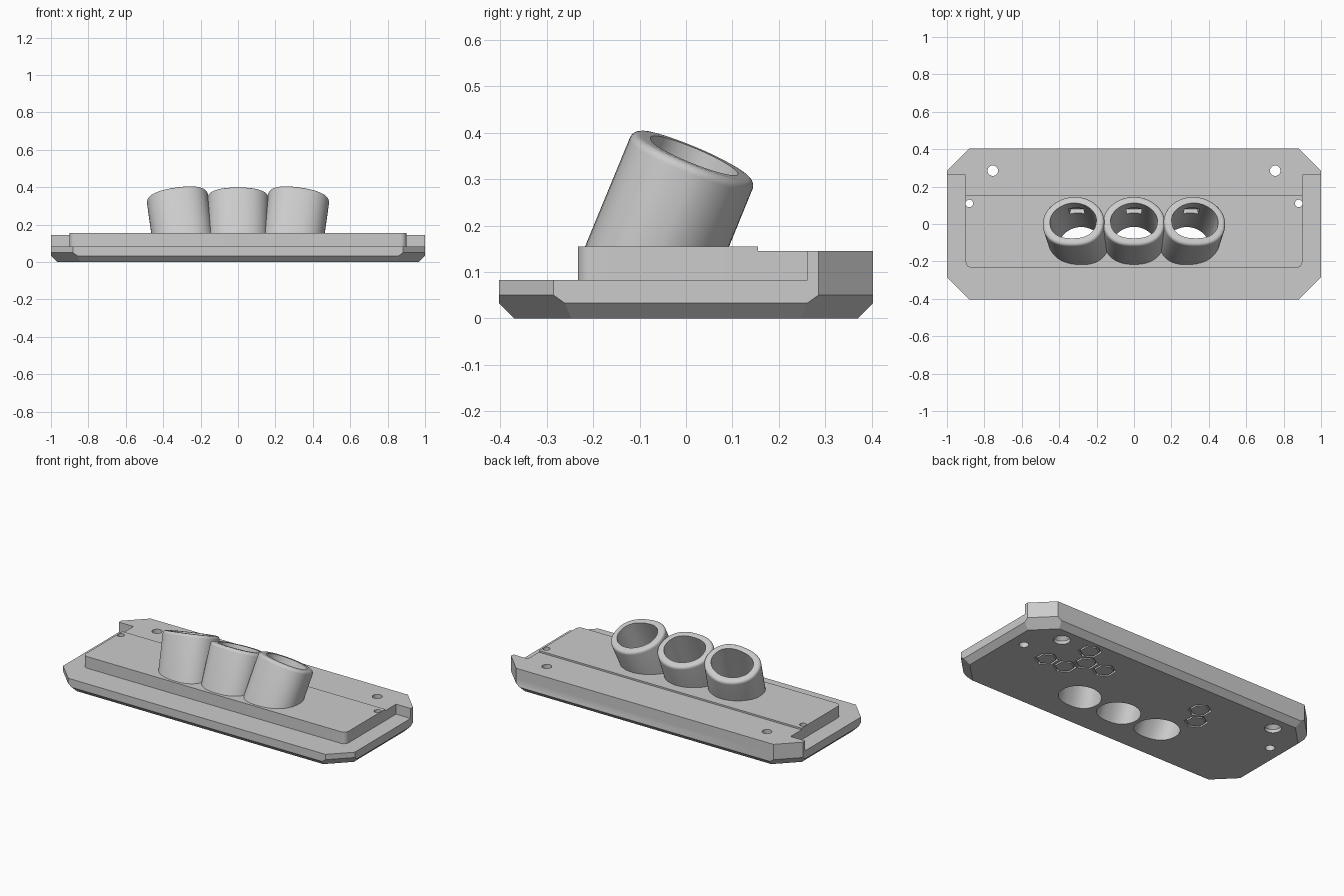
import bpy, bmesh
from math import cos, sin, pi, radians, copysign
from mathutils import Matrix, Vector

cube = bpy.data.objects.get("Cube")
if cube:
    bpy.data.objects.remove(cube, do_unlink=True)

grey = bpy.data.materials.new("light_grey")
grey.use_nodes = True
grey.diffuse_color = (0.6, 0.6, 0.6, 1)
for node in grey.node_tree.nodes:
    if node.type == "BSDF_PRINCIPLED":
        node.inputs["Base Color"].default_value = (0.6, 0.6, 0.6, 1)


def make(name, bm):
    bmesh.ops.recalc_face_normals(bm, faces=bm.faces[:])
    mesh = bpy.data.meshes.new(name)
    bm.to_mesh(mesh)
    bm.free()
    mesh.materials.append(grey)
    obj = bpy.data.objects.new(name, mesh)
    bpy.context.collection.objects.link(obj)
    return obj


def box(bm, lo, hi, matrix=Matrix()):
    lo, hi = Vector(lo), Vector(hi)
    place = matrix @ Matrix.Translation((lo + hi) / 2) @ Matrix.Diagonal((*(hi - lo), 1))
    bmesh.ops.create_cube(bm, size=1, matrix=place)


def loft(bm, rings, closed=False):
    loops = [[bm.verts.new(p) for p in ring] for ring in rings]
    n = len(loops[0])
    pairs = list(zip(loops, loops[1:])) + ([(loops[-1], loops[0])] if closed else [])
    for a, b in pairs:
        for i in range(n):
            j = (i + 1) % n
            bm.faces.new((a[i], a[j], b[j], b[i]))
    if not closed:
        bm.faces.new(loops[0][::-1])
        bm.faces.new(loops[-1])


def circle(x, y, z, r, n=32, turn=0.0):
    return [(x + r * cos(2 * pi * i / n + turn), y + r * sin(2 * pi * i / n + turn), z)
            for i in range(n)]


def oval(matrix, a, b, z, n=64):
    # Rounded cross-section, flatter at the front than at the back
    ring = []
    for i in range(n):
        c, s = cos(2 * pi * i / n), sin(2 * pi * i / n)
        p = 2 / (2.4 if s < 0 else 1.9)
        ring.append(matrix @ Vector((copysign(a * abs(c) ** p, c),
                                     copysign(b * abs(s) ** p, s), z)))
    return ring


def cut(bm, point, normal):
    bmesh.ops.bisect_plane(bm, geom=bm.verts[:] + bm.edges[:] + bm.faces[:], dist=1e-5,
                           plane_co=point, plane_no=normal, clear_outer=True)
    bmesh.ops.holes_fill(bm, edges=[e for e in bm.edges if e.is_boundary], sides=0)


def boolean(obj, tool, operation):
    mod = obj.modifiers.new("boolean", "BOOLEAN")
    mod.operation, mod.object, mod.solver = operation, tool, "EXACT"
    bpy.context.view_layer.objects.active = obj
    bpy.ops.object.modifier_apply(modifier=mod.name)


def slab(name, height, back_only=False):
    # Plate with cut corners and a bevelled underside
    bm = bmesh.new()
    box(bm, (-1, -0.403, 0), (1, 0.403, height))
    for s in (-1, 1):
        cut(bm, (s, 0, 0.033), (s, 0, -1))
        cut(bm, (0, s * 0.403, 0.033), (0, s, -1))
        for t in (-1, 1):
            cut(bm, (s, t * 0.285, 0), (s, t, 0))
            cut(bm, (s, t * 0.285, 0.05), (s, t, -2 ** 0.5))
    if back_only:
        cut(bm, (0, 0.262, 0), (0, -1, 0))
    return make(name, bm)


# Base plate with its thicker rear
base = slab("base_plate", 0.083)
rear = slab("rear_block", 0.145, True)
bm = bmesh.new()
box(bm, (-0.9, 0.155, 0.05), (0.9, 0.3, 0.145))
deck = make("rear_deck", bm)
for part in (rear, deck):
    boolean(base, part, "UNION")
    bpy.data.objects.remove(part, do_unlink=True)

# Raised pad with rounded front corners
bm = bmesh.new()
box(bm, (-0.9, -0.233, 0.05), (0.9, 0.155, 0.155))
corners = [e for e in bm.edges if all(v.co.y < 0 for v in e.verts)
           and abs(e.verts[0].co.x - e.verts[1].co.x) < 0.01]
bmesh.ops.bevel(bm, geom=corners, offset=0.03, segments=6, profile=0.5, affect="EDGES")
pad = make("raised_pad", bm)

# Three tilted tubes, the outer two leaning apart
parts = [base, pad]
bores, details = bmesh.new(), bmesh.new()
for side, name in ((-1, "right_tube"), (0, "middle_tube"), (1, "left_tube")):
    frame = (Matrix.Translation((side * 0.325, 0.018, 0.35))
             @ Matrix.Rotation(radians(8 * side), 4, "Y")
             @ Matrix.Rotation(radians(-22.2), 4, "X"))
    bm = bmesh.new()
    r = 0.018
    rings = [oval(frame, 0.165, 0.143, -0.286)]
    for k in range(6):
        a = k * pi / 10
        d = r * (1 - cos(a))
        rings.append(oval(frame, 0.165 - d, 0.143 - d, r * (sin(a) - 1)))
    loft(bm, rings)
    parts.append(make(name, bm))
    loft(bores, [oval(frame, 0.125, 0.102, z) for z in (-0.48, 0.05)])
    # Small recess in the rear inner wall
    box(details, (-0.04, 0.08, -0.14), (0.04, 0.125, -0.07), frame)

# Screw holes, wider underneath
for s in (-1, 1):
    for x, y, r, wide in ((0.755, 0.285, 0.028, 0.047), (0.88, 0.11, 0.02, 0.027)):
        loft(details, [circle(s * x, y, z, w) for z, w in
                       ((-0.02, wide), (0.02, wide), (0.04, r), (0.2, r))])

# Hexagonal grooves on the underside
for x, y in ((0.36, 0.175), (0.49, 0.175), (0.555, 0.285), (0.555, 0.07),
             (0.685, 0.07), (-0.32, 0.18), (-0.385, 0.07)):
    loft(details, [circle(x, y, z, r, 6, pi / 6) for z, r in
                   ((-0.02, 0.066), (0.015, 0.066), (0.015, 0.053), (-0.02, 0.053))], True)

cutters = [make("bore_cutter", bores), make("detail_cutter", details)]
for part in parts:
    for tool in cutters:
        boolean(part, tool, "DIFFERENCE")
for tool in cutters:
    bpy.data.objects.remove(tool, do_unlink=True)

# Smooth curved walls, keep hard edges
bpy.ops.object.select_all(action="DESELECT")
for part in parts:
    part.select_set(True)
bpy.context.view_layer.objects.active = base
bpy.ops.object.shade_smooth_by_angle(angle=radians(30))
